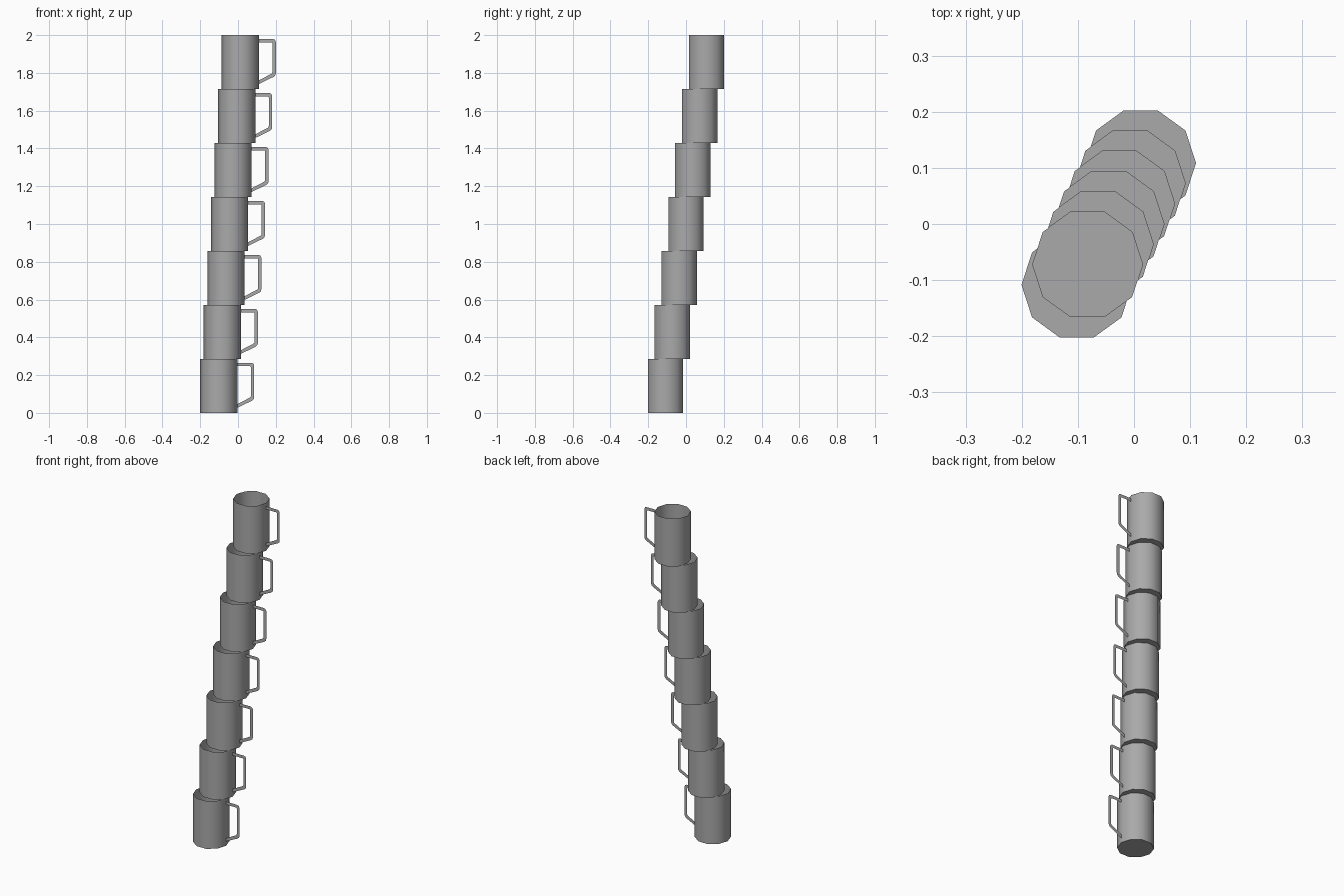
import bpy, bmesh, math
from mathutils import Vector

if "Cube" in bpy.data.objects:
    bpy.data.objects.remove(bpy.data.objects["Cube"])

COUNT, SIDES = 7, 10
R, H = 0.0985, 2 / 7
START = Vector((-0.102, -0.1085, 0))
STEP = Vector((0.019, 0.0362, H))
SLIDE = Vector((STEP.x, STEP.y, 0))
RING = [Vector((R * math.cos(math.tau * i / SIDES), R * math.sin(math.tau * i / SIDES), 0))
        for i in range(SIDES)]
APOTHEM = R * math.cos(math.pi / SIDES)
NORMALS = [Vector((math.cos(math.tau * (i + .5) / SIDES), math.sin(math.tau * (i + .5) / SIDES), 0))
           for i in range(SIDES)]

# dark grey for all parts
GREY = bpy.data.materials.new("dark_grey")
GREY.diffuse_color = (0.4, 0.4, 0.4, 1)
GREY.use_nodes = True
GREY.node_tree.nodes["Principled BSDF"].inputs["Base Color"].default_value = GREY.diffuse_color


def finish(name, bm, location):
    mesh = bpy.data.meshes.new(name)
    bm.to_mesh(mesh)
    bm.free()
    mesh.materials.append(GREY)
    obj = bpy.data.objects.new(name, mesh)
    obj.location = location
    bpy.context.collection.objects.link(obj)
    return obj


def make_mug(name, location, open_floor):
    bm = bmesh.new()
    # floor, with downward normal
    bm.faces.new([bm.verts.new(p) for p in reversed(RING)])
    if open_floor:
        # keep only the part of the floor overhanging the mug below
        for n in NORMALS:
            bmesh.ops.bisect_plane(bm, geom=bm.verts[:] + bm.edges[:] + bm.faces[:],
                                   plane_co=n * APOTHEM - SLIDE, plane_no=n)
        inside = [f for f in bm.faces
                  if all((f.calc_center_median() + SLIDE).dot(n) < APOTHEM for n in NORMALS)]
        bmesh.ops.delete(bm, geom=inside, context='FACES')
        bmesh.ops.dissolve_limit(bm, angle_limit=0.01, verts=bm.verts[:], edges=bm.edges[:])
    # thin wall, open at the top; smooth, with its own vertices for a crisp base edge
    low = [bm.verts.new(p) for p in RING]
    top = [bm.verts.new(p + Vector((0, 0, H))) for p in RING]
    for i in range(SIDES):
        j = (i + 1) % SIDES
        bm.faces.new((low[i], low[j], top[j], top[i])).smooth = True
    finish(name, bm, location)


def make_handle(name, location):
    # flat ribbon: outer and inner outline in the xz plane
    outer = [(.0975, .265), (.173, .265), (.183, .261), (.188, .250),
             (.188, .084), (.185, .073), (.177, .065), (.0975, .0265)]
    inner = [(.0975, .247), (.164, .247), (.168, .246), (.170, .242),
             (.170, .090), (.169, .085), (.165, .081), (.0975, .0455)]
    bm = bmesh.new()
    a, b = [[bm.verts.new((x, 0, z)) for x, z in line] for line in (outer, inner)]
    for i in range(len(a) - 1):
        bm.faces.new((a[i], b[i], b[i + 1], a[i + 1]))
    bm.normal_update()
    if bm.faces[:][0].normal.y > 0:
        bmesh.ops.reverse_faces(bm, faces=bm.faces[:])
    finish(name, bm, location)


# leaning stack of mugs
for k in range(COUNT):
    spot = START + STEP * k
    make_mug(f"mug_{k + 1}", spot, k >= 2)
    make_handle(f"handle_{k + 1}", spot)
